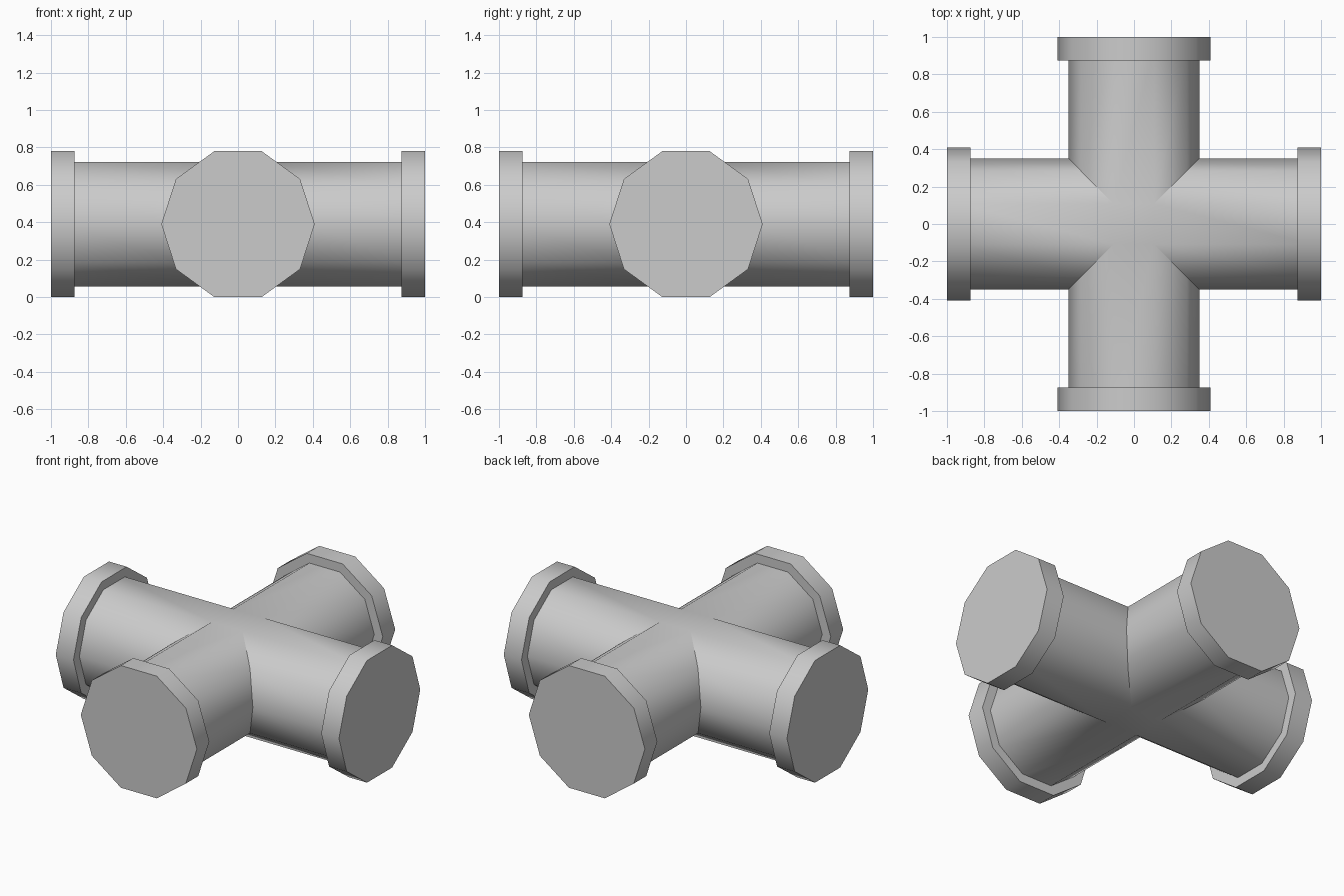
import bpy, bmesh, math
from mathutils import Matrix

if "Cube" in bpy.data.objects:
    bpy.data.objects.remove(bpy.data.objects["Cube"])

SIDES = 10
PIPE_R, FLANGE_R = 0.35, 0.41
FLANGE_T = 0.125
CZ = FLANGE_R * math.cos(math.pi / SIDES)


def finish(name, bm):
    bmesh.ops.recalc_face_normals(bm, faces=bm.faces[:])
    mesh = bpy.data.meshes.new(name)
    bm.to_mesh(mesh)
    bm.free()
    obj = bpy.data.objects.new(name, mesh)
    bpy.context.collection.objects.link(obj)
    bpy.ops.object.select_all(action='DESELECT')
    obj.select_set(True)
    bpy.context.view_layer.objects.active = obj
    bpy.ops.object.shade_smooth_by_angle(angle=math.radians(40))
    return obj


# Cross pipe: four ten-sided arms mitred together along the diagonals
bm = bmesh.new()
profile = [(PIPE_R * math.cos(2 * math.pi * i / SIDES),
            PIPE_R * math.sin(2 * math.pi * i / SIDES)) for i in range(SIDES)]
for k in range(4):
    turn = Matrix.Rotation(k * math.pi / 2, 4, 'Z')
    inner = [bm.verts.new((abs(y), y, CZ + z)) for y, z in profile]
    outer = [bm.verts.new((1 - FLANGE_T / 2, y, CZ + z)) for y, z in profile]
    for i in range(SIDES):
        j = (i + 1) % SIDES
        bm.faces.new((inner[i], inner[j], outer[j], outer[i]))
    bm.faces.new(outer)
    bmesh.ops.transform(bm, matrix=turn, verts=inner + outer)
bmesh.ops.remove_doubles(bm, verts=bm.verts[:], dist=1e-4)
# Small square caps where the flat top and bottom strips cross
bmesh.ops.holes_fill(bm, edges=[e for e in bm.edges if e.is_boundary], sides=4)
finish("cross_pipe", bm)

# End flanges
for k, side in enumerate(("right", "back", "left", "front")):
    bm = bmesh.new()
    bmesh.ops.create_cone(bm, cap_ends=True, segments=SIDES, radius1=FLANGE_R,
                          radius2=FLANGE_R, depth=FLANGE_T)
    # Put a corner of the decagon at the horizontal extremes
    first = max(bm.verts, key=lambda v: v.co.x).co
    spin = Matrix.Rotation(math.pi / 2 - math.atan2(first.y, first.x), 4, 'Z')
    place = (Matrix.Rotation(k * math.pi / 2, 4, 'Z')
             @ Matrix.Translation((1 - FLANGE_T / 2, 0, CZ))
             @ Matrix.Rotation(math.pi / 2, 4, 'Y'))
    bmesh.ops.transform(bm, matrix=place @ spin, verts=bm.verts[:])
    finish(side + "_flange", bm)
